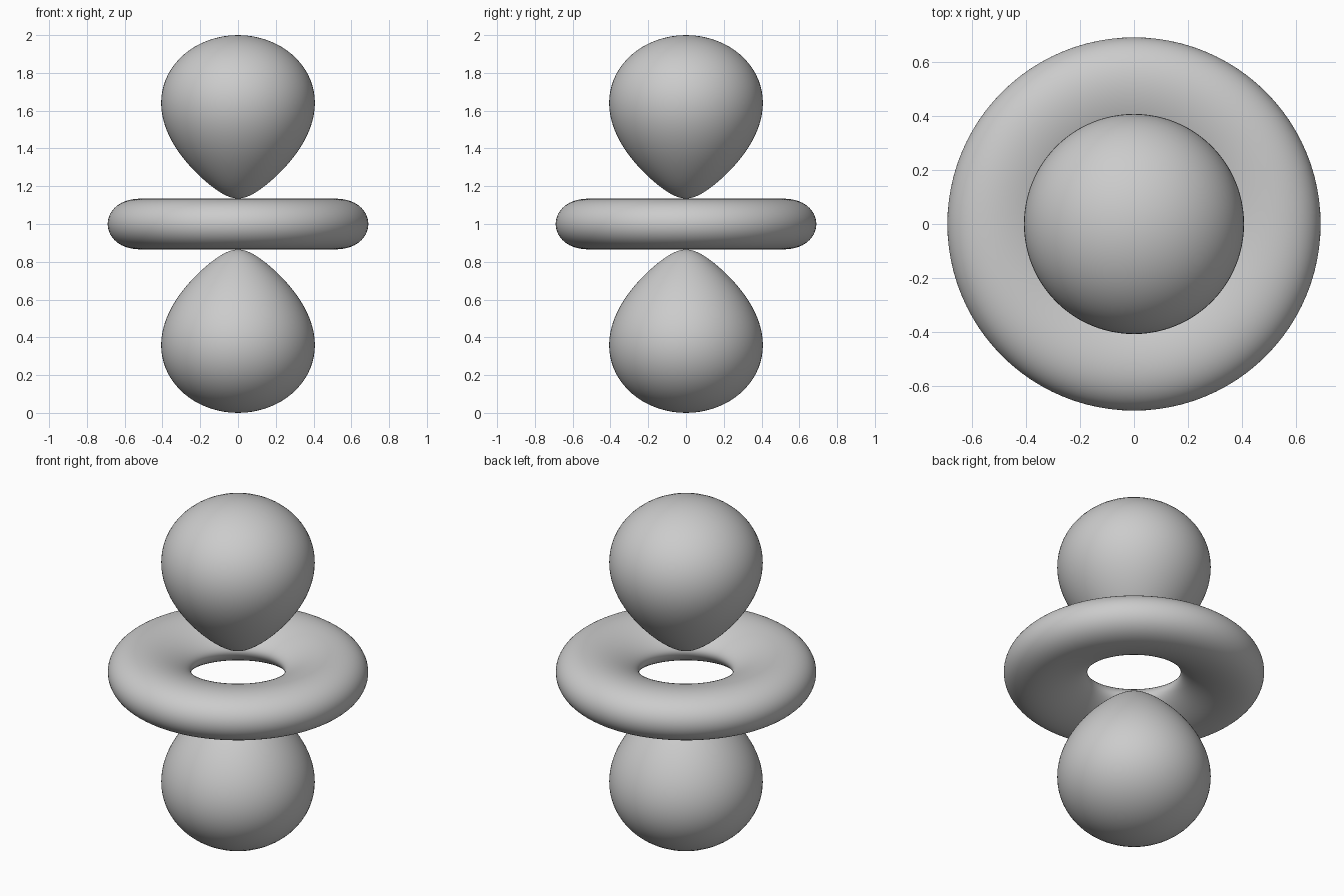
import bpy, bmesh, math
from mathutils import Vector

if "Cube" in bpy.data.objects:
    bpy.data.objects.remove(bpy.data.objects["Cube"], do_unlink=True)

# Each surface is a level set of exp(-k R) * (3 z^2 - R^2), revolved about z
DECAY = -2 * math.log(0.135) / 0.865
LEVEL = 2 * math.exp(-DECAY)
PEAK = 2 / DECAY
SEGMENTS = 96
STEPS = 48

grey = bpy.data.materials.new("plain_grey")
grey.use_nodes = True
colour = (0.6, 0.6, 0.6, 1)
grey.diffuse_color = colour
grey.node_tree.nodes["Principled BSDF"].inputs["Base Color"].default_value = colour


def level_ratio(radius):
    return LEVEL * math.exp(DECAY * radius) / radius ** 2


def find_radius(inside, outside, limit):
    """Bisect for the distance where the surface closes."""
    for _ in range(50):
        mid = (inside + outside) / 2
        if level_ratio(mid) < limit:
            inside = mid
        else:
            outside = mid
    return inside


def profile(sign, limit):
    """Half cross-section as (distance from axis, height) points."""
    near = find_radius(PEAK, 0.01, limit)
    far = find_radius(PEAK, 2, limit)
    points = []
    for i in range(STEPS + 1):
        dist = near + (far - near) * (1 - math.cos(math.pi * i / STEPS)) / 2
        cos2 = (1 + sign * level_ratio(dist)) / 3
        cos2 = min(1, max(0, cos2))
        if i in (0, STEPS):
            cos2 = 1 if sign > 0 else 0
        points.append((dist * math.sqrt(1 - cos2), dist * math.sqrt(cos2)))
    return points


def revolve(name, points, closed=False):
    bm = bmesh.new()
    verts = [bm.verts.new((r, 0, z)) for r, z in points]
    pairs = list(zip(verts, verts[1:]))
    if closed:
        pairs.append((verts[-1], verts[0]))
    edges = [bm.edges.new(pair) for pair in pairs]
    bmesh.ops.spin(bm, geom=verts + edges, cent=Vector(), axis=(0, 0, 1),
                   angle=math.tau, steps=SEGMENTS)
    bmesh.ops.remove_doubles(bm, verts=bm.verts, dist=1e-5)
    bmesh.ops.recalc_face_normals(bm, faces=bm.faces)
    for face in bm.faces:
        face.smooth = True
    mesh = bpy.data.meshes.new(name)
    bm.to_mesh(mesh)
    bm.free()
    mesh.materials.append(grey)
    obj = bpy.data.objects.new(name, mesh)
    obj.location.z = 1
    bpy.context.collection.objects.link(obj)


# Two mirrored teardrop lobes
lobe = profile(1, 2)
revolve("upper_lobe", lobe)
revolve("lower_lobe", [(r, -z) for r, z in lobe])

# Ring around the waist
half = profile(-1, 1)
revolve("waist_ring", half + [(r, -z) for r, z in half[-2:0:-1]], closed=True)
